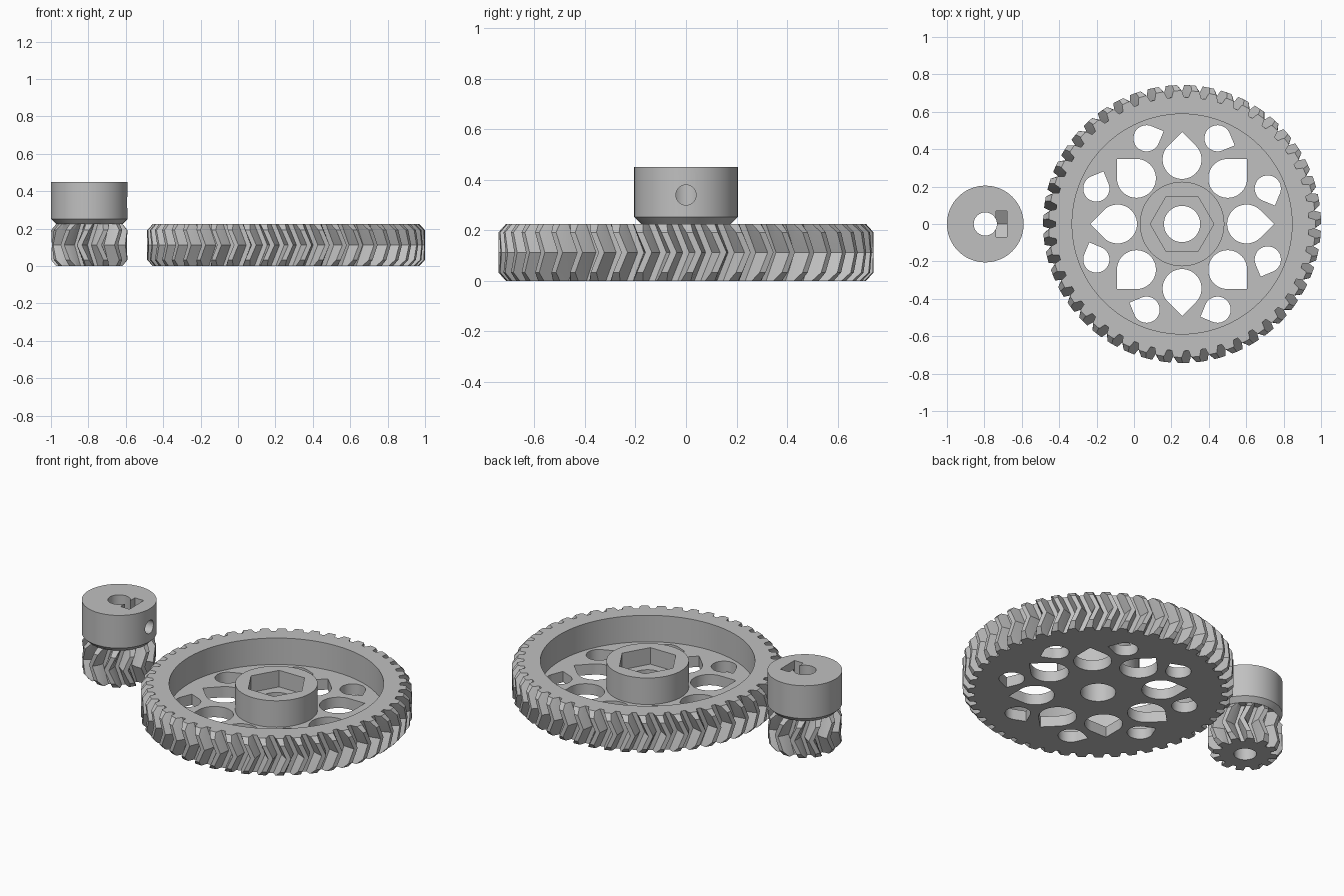
import bpy, bmesh
from math import pi, cos, sin, sqrt, radians
from mathutils import Matrix

cube = bpy.data.objects.get("Cube")
if cube:
    bpy.data.objects.remove(cube, do_unlink=True)

grey = bpy.data.materials.new("plain grey")
grey.use_nodes = True
colour = (0.53, 0.53, 0.53, 1)
grey.diffuse_color = colour
grey.node_tree.nodes["Principled BSDF"].inputs["Base Color"].default_value = colour

WHEEL_X, PINION_X = 0.257, -0.795
HEIGHT = 0.225
FLOOR = 0.065
SCREW_Z = 0.34
# local prism axis becomes world x, outline becomes (y, z)
SIDEWAYS = Matrix(((0, 0, 1, 0), (1, 0, 0, 0), (0, 1, 0, 0), (0, 0, 0, 1)))


def circle(r, n=72):
    return [(r * cos(2 * pi * i / n), r * sin(2 * pi * i / n)) for i in range(n)]


def teardrop(r, n=36):
    arc = [pi / 4 + 1.5 * pi * i / n for i in range(n + 1)]
    return [(r * cos(a), r * sin(a)) for a in arc] + [(r * sqrt(2), 0)]


def add_prism(bm, layers, matrix):
    """Stack outlines of equal length, given as (z, points), into a solid."""
    rings = [[bm.verts.new(matrix @ Matrix.Translation((x, y, z)).translation)
              for x, y in pts] for z, pts in layers]
    n = len(rings[0])
    for low, high in zip(rings, rings[1:]):
        for i in range(n):
            j = (i + 1) % n
            bm.faces.new((low[i], low[j], high[j], high[i]))
    bm.faces.new(rings[0][::-1])
    bm.faces.new(rings[-1])


def solid(name, prisms):
    bm = bmesh.new()
    for layers, matrix in prisms:
        add_prism(bm, layers, matrix)
    bmesh.ops.recalc_face_normals(bm, faces=bm.faces)
    mesh = bpy.data.meshes.new(name)
    bm.to_mesh(mesh)
    bm.free()
    mesh.materials.append(grey)
    obj = bpy.data.objects.new(name, mesh)
    bpy.context.collection.objects.link(obj)
    return obj


def straight(points, z0, z1):
    return [(z0, points), (z1, points)]


def activate(obj):
    bpy.ops.object.select_all(action='DESELECT')
    obj.select_set(True)
    bpy.context.view_layer.objects.active = obj


def cut(obj, prisms):
    cutter = solid("cutter", prisms)
    cutter.hide_render = True
    mod = obj.modifiers.new("cut", 'BOOLEAN')
    mod.operation, mod.solver, mod.object = 'DIFFERENCE', 'EXACT', cutter
    activate(obj)
    bpy.ops.object.modifier_apply(modifier=mod.name)
    bpy.data.objects.remove(cutter, do_unlink=True)


def finish(obj):
    activate(obj)
    bpy.ops.object.shade_smooth_by_angle(angle=radians(12))


def herringbone(teeth, root, pitch, tip, hand):
    """Gear layers with chamfered tooth ends and a V-shaped twist."""
    step = 2 * pi / teeth
    layers = []
    bevel = 0.033
    for z in (0, bevel, HEIGHT / 2, HEIGHT - bevel, HEIGHT):
        twist = hand * step / 2 * (1 - abs(2 * z / HEIGHT - 1))
        end = z in (0, HEIGHT)
        crest = (pitch + 0.003, 0.2) if end else (tip, 0.13)
        half = [(root, 0.36), (pitch, 0.25), crest]
        tooth = [(r, -f) for r, f in half] + half[::-1]
        layers.append((z, [(r * cos(a), r * sin(a)) for t in range(teeth)
                           for r, a in [(r, (t + f) * step + twist) for r, f in tooth]]))
    return layers


wheel_at = Matrix.Translation((WHEEL_X, 0, 0))
pinion_at = Matrix.Translation((PINION_X, 0, 0))

# Large wheel: toothed rim, recessed web and pointed lightening holes
wheel = solid("large_gear", [(herringbone(47, 0.678, 0.71, 0.743, 1), wheel_at)])
cut(wheel, [(straight(circle(0.588, 96), FLOOR, 0.4), wheel_at)])
holes = [(straight(circle(0.097, 48), -0.1, 0.4), wheel_at)]
for k in range(8):
    spoke = wheel_at @ Matrix.Rotation(k * pi / 4, 4, 'Z')
    holes.append((straight(teardrop(0.104), -0.1, 0.4),
                  spoke @ Matrix.Translation((0.345, 0, 0))))
    between = wheel_at @ Matrix.Rotation((k + 0.5) * pi / 4, 4, 'Z')
    holes.append((straight(teardrop(0.07), -0.1, 0.4),
                  between @ Matrix.Translation((0.496, 0, 0)) @ Matrix.Rotation(-pi / 2, 4, 'Z')))
cut(wheel, holes)
finish(wheel)

# Wheel hub with a hexagonal pocket
hub = solid("large_gear_hub", [(straight(circle(0.226), FLOOR, HEIGHT), wheel_at)])
cut(hub, [(straight(circle(0.097, 48), 0, 0.4), wheel_at)])
cut(hub, [(straight(circle(0.17, 6), 0.125, 0.4), wheel_at)])
finish(hub)

# Small gear, twisted the other way
pinion = solid("small_gear", [(herringbone(12, 0.14, 0.175, 0.204, -1), pinion_at)])
cut(pinion, [(straight(circle(0.062, 48), -0.1, 0.6), pinion_at)])
finish(pinion)

# Collar with tapered foot, shaft bore, side screw hole and nut slot
collar = solid("small_gear_collar", [([(HEIGHT, circle(0.178)), (0.252, circle(0.205)),
                                       (0.45, circle(0.205))], pinion_at)])
cut(collar, [(straight(circle(0.062, 48), 0, 0.6), pinion_at)])
screw = [(y, z + SCREW_Z) for y, z in circle(0.04, 32)]
cut(collar, [(straight(screw, 0, 0.3), pinion_at @ SIDEWAYS)])
w = 0.0685
side_z = SCREW_Z - w / sqrt(3)
slot = [(w, 0.6), (-w, 0.6), (-w, side_z), (0, SCREW_Z - 2 * w / sqrt(3)), (w, side_z)]
cut(collar, [(straight(slot, 0.057, 0.117), pinion_at @ SIDEWAYS)])
finish(collar)
